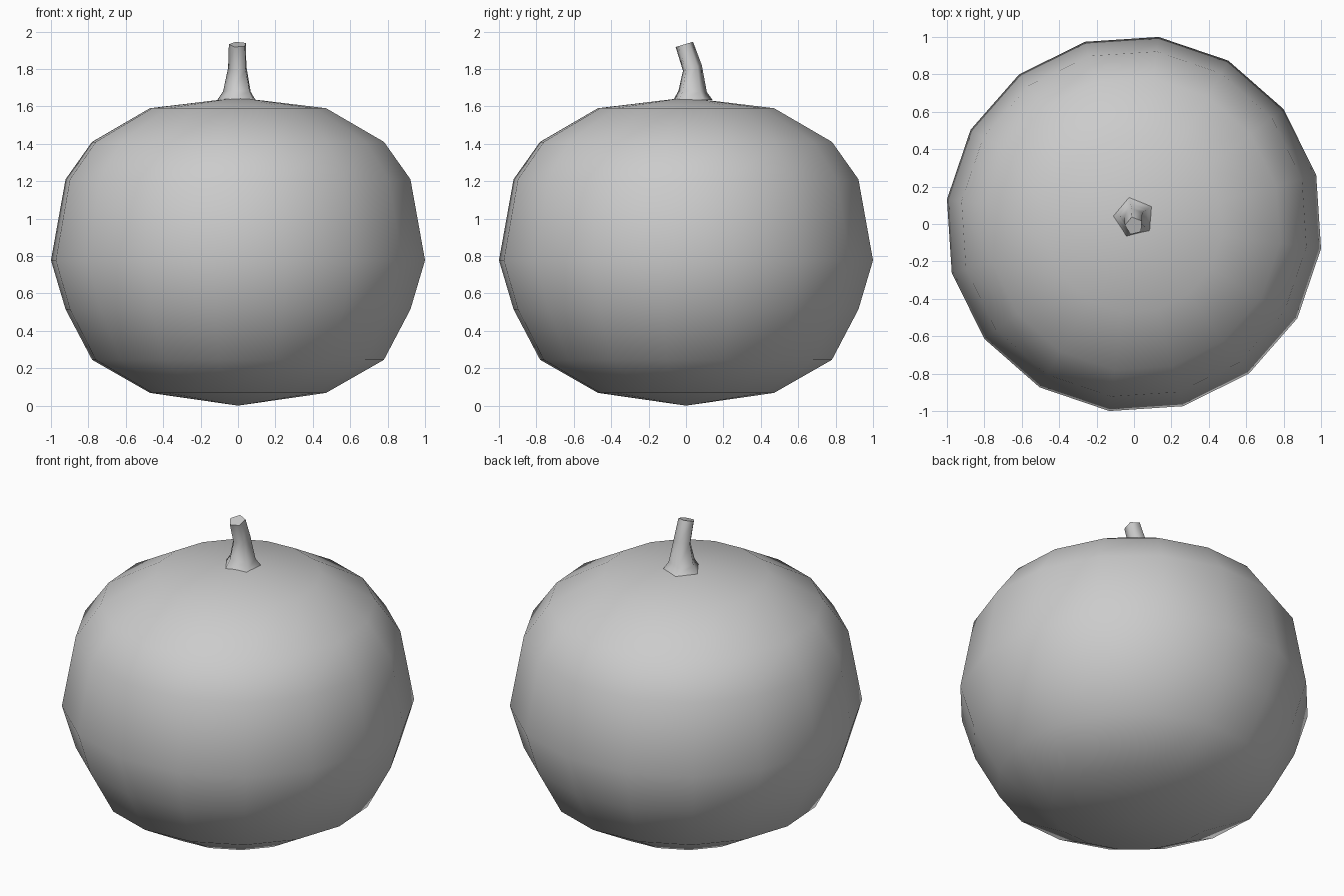
import bpy, bmesh
from math import cos, sin, radians, pi

if "Cube" in bpy.data.objects:
    bpy.data.objects.remove(bpy.data.objects["Cube"])


def skin(bm, rings):
    """Join consecutive rings of vertices with quads."""
    for a, b in zip(rings, rings[1:]):
        n = len(a)
        for i in range(n):
            j = (i + 1) % n
            bm.faces.new((a[i], a[j], b[j], b[i]))


def finish(bm, name):
    bmesh.ops.recalc_face_normals(bm, faces=bm.faces)
    mesh = bpy.data.meshes.new(name)
    bm.to_mesh(mesh)
    bm.free()
    obj = bpy.data.objects.new(name, mesh)
    bpy.context.collection.objects.link(obj)
    return obj


# Pumpkin body: 16-sided smooth lathe closed by poles
SIDES = 16
profile = [(0.475, 0.068), (0.787, 0.245), (0.93, 0.515), (1.0086, 0.777),
           (0.93, 1.21), (0.787, 1.41), (0.475, 1.59)]
bm = bmesh.new()
rings = []
for r, z in profile:
    angles = [radians(15) + 2 * pi * i / SIDES for i in range(SIDES)]
    rings.append([bm.verts.new((r * cos(a), r * sin(a), z)) for a in angles])
skin(bm, rings)
for ring, z in ((rings[0], 0.0), (rings[-1], 1.647)):
    pole = bm.verts.new((0, 0, z))
    for i in range(SIDES):
        bm.faces.new((ring[i], ring[(i + 1) % SIDES], pole))
for f in bm.faces:
    f.smooth = True
finish(bm, "pumpkin_body")

# Stem: bent, tapering pentagon; each section is (y, z, radius, tilt slope)
sections = [(0.035, 1.635, 0.11, 0.0), (0.034, 1.68, 0.08, -0.05),
            (0.033, 1.805, 0.053, 0.3), (-0.01, 1.931, 0.049, 0.3)]
bm = bmesh.new()
rings = []
for y, z, r, slope in sections:
    ring = []
    for i in range(5):
        a = radians(104 + 72 * i)
        dy = r * sin(a)
        ring.append(bm.verts.new((r * cos(a), y + dy, z + slope * dy)))
    rings.append(ring)
skin(bm, rings)
for f in bm.faces:
    f.smooth = True
for ring in (rings[0], rings[-1]):
    cap = bm.faces.new(ring)
    for e in cap.edges:
        e.smooth = False
finish(bm, "stem")
